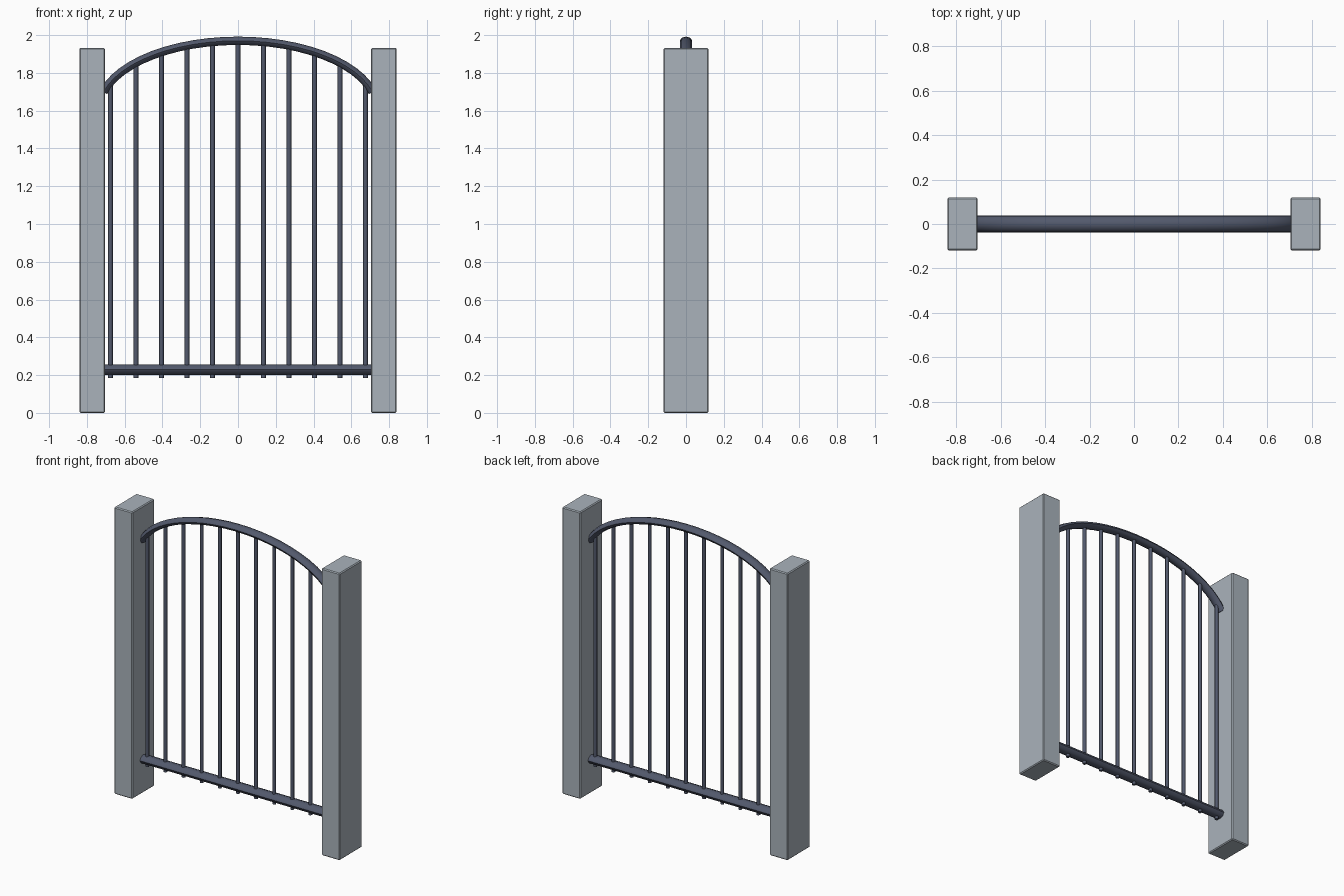
import bpy, bmesh, math
from mathutils import Vector

if "Cube" in bpy.data.objects:
    bpy.data.objects.remove(bpy.data.objects["Cube"])

def material(name, color):
    m = bpy.data.materials.new(name)
    m.diffuse_color = color
    m.use_nodes = True
    m.node_tree.nodes["Principled BSDF"].inputs["Base Color"].default_value = m.diffuse_color
    return m

STONE = material("stone", (0.40, 0.45, 0.50, 1))
IRON = material("iron", (0.085, 0.10, 0.15, 1))

def finish(name, bm, mat, smooth=False):
    bmesh.ops.recalc_face_normals(bm, faces=bm.faces)
    me = bpy.data.meshes.new(name)
    bm.to_mesh(me)
    bm.free()
    ob = bpy.data.objects.new(name, me)
    bpy.context.collection.objects.link(ob)
    me.materials.append(mat)
    if smooth:
        bpy.context.view_layer.objects.active = ob
        ob.select_set(True)
        bpy.ops.object.shade_smooth_by_angle(angle=math.radians(50))
        ob.select_set(False)
    return ob

def sweep(name, path, ry, rn, sides, phase=0.0):
    """Tube along an XZ path: ry = half depth, rn = half thickness."""
    bm = bmesh.new()
    rings = []
    for i, p in enumerate(path):
        t = (path[min(i + 1, len(path) - 1)] - path[max(i - 1, 0)]).normalized()
        n = Vector((-t.z, 0, t.x))
        rings.append([bm.verts.new(p + n * rn * math.cos(a) + Vector((0, ry * math.sin(a), 0)))
                      for a in (2 * math.pi * k / sides + phase for k in range(sides))])
    for a, b in zip(rings, rings[1:]):
        for k in range(sides):
            j = (k + 1) % sides
            bm.faces.new((a[k], a[j], b[j], b[k]))
    bm.faces.new(rings[0])
    bm.faces.new(rings[-1])
    return finish(name, bm, IRON, True)

# Stone posts
for side, x in (("left", -0.772), ("right", 0.772)):
    bm = bmesh.new()
    bmesh.ops.create_cube(bm, size=1)
    for v in bm.verts:
        v.co = (v.co.x * 0.136 + x, v.co.y * 0.238, (v.co.z + 0.5) * 1.932)
    bmesh.ops.bevel(bm, geom=bm.edges[:], offset=0.006, segments=1, affect='EDGES')
    finish(side + "_post", bm, STONE)

# Arched top rail
A, B, BASE = 0.735, 0.36, 1.61
def arch_z(x):
    return BASE + B * math.sqrt(max(0, 1 - (x / A) ** 2))
amax = math.asin(0.712 / A)
N = 24
path = []
for i in range(N + 1):
    x = A * math.sin(-amax + 2 * amax * i / N)
    path.append(Vector((x, 0, arch_z(x))))
sweep("arched_top_rail", path, 0.033, 0.022, 8)

# Bottom rail
sweep("bottom_rail", [Vector((-0.712, 0, 0.229)), Vector((0.712, 0, 0.229))], 0.038, 0.028, 8)

# Vertical bars
for i in range(11):
    x = -0.675 + 0.135 * i
    sweep("bar_%d" % (i + 1), [Vector((x, 0, 0.185)), Vector((x, 0, arch_z(x)))], 0.012, 0.012, 8)
